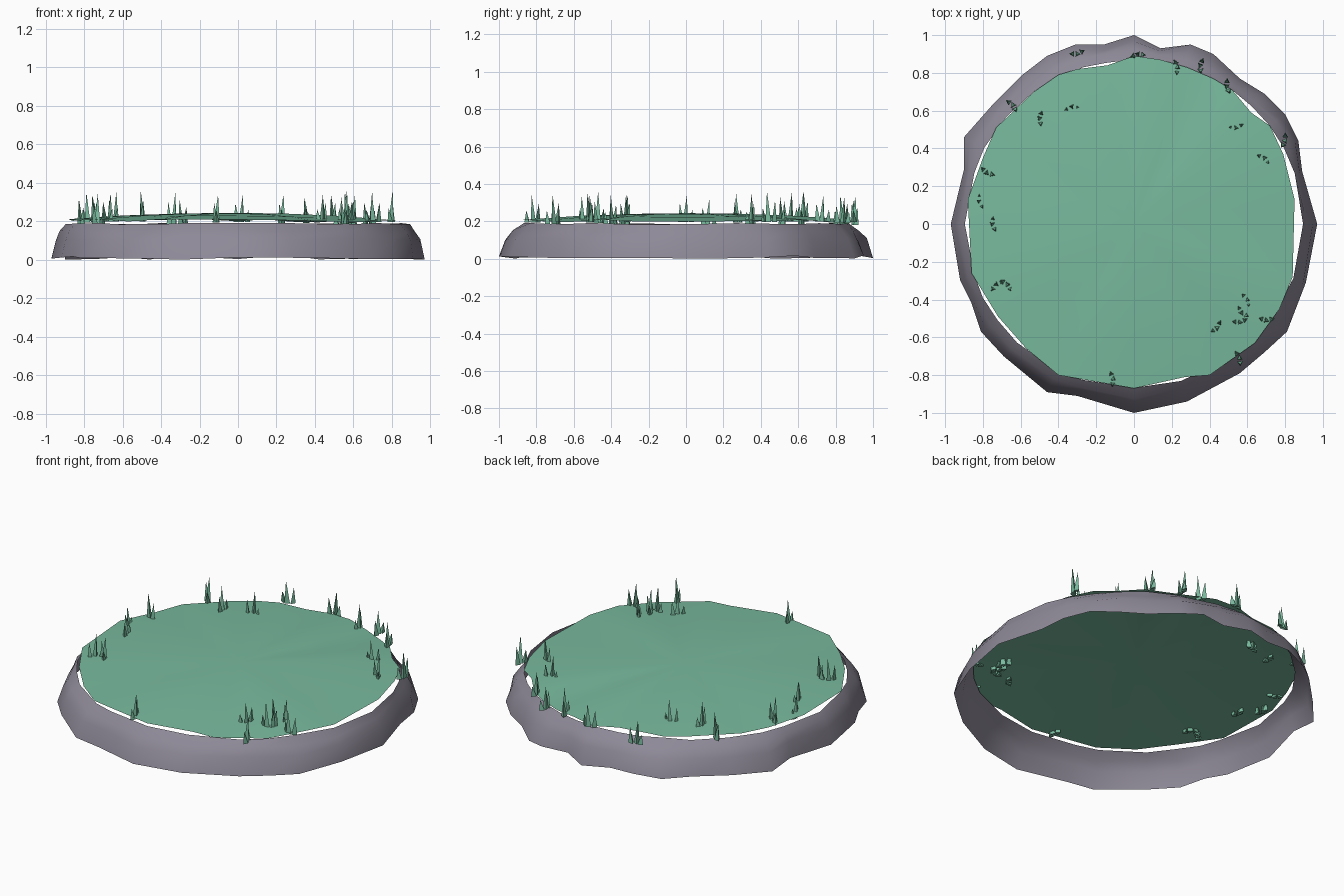
import bpy, random
from math import cos, sin, atan2, hypot, radians, pi

if "Cube" in bpy.data.objects:
    bpy.data.objects.remove(bpy.data.objects["Cube"])

random.seed(4)


def material(name, rgb):
    m = bpy.data.materials.new(name)
    m.diffuse_color = (*rgb, 1)
    m.use_nodes = True
    m.node_tree.nodes["Principled BSDF"].inputs["Base Color"].default_value = m.diffuse_color
    return m


def build(name, verts, faces, mat, smooth=True):
    me = bpy.data.meshes.new(name)
    me.from_pydata(verts, [], faces)
    me.materials.append(mat)
    ob = bpy.data.objects.new(name, me)
    bpy.context.collection.objects.link(ob)
    if smooth:
        me.shade_smooth()
    return ob


def strip(rows, n):
    """Quads joining closed loops of n points, listed from the first row up."""
    return [(r * n + i, r * n + (i + 1) % n, (r + 1) * n + (i + 1) % n, (r + 1) * n + i)
            for r in range(rows - 1) for i in range(n)]


rock = material("rock", (0.27, 0.25, 0.31))
green = material("grass", (0.19, 0.49, 0.34))

# Outlines seen from above, counter-clockwise
ROCK = [(.97, 0), (.89, .28), (.87, .44), (.80, .58), (.69, .69), (.56, .77), (.42, .90),
        (.30, .95), (.14, .93), (0, 1), (-.16, .95), (-.31, .95), (-.46, .89), (-.59, .79),
        (-.75, .63), (-.90, .46), (-.90, .29), (-.97, 0), (-.92, -.30), (-.86, -.42),
        (-.81, -.57), (-.69, -.70), (-.46, -.89), (-.30, -.91), (0, -1), (.28, -.94),
        (.56, -.79), (.69, -.68), (.81, -.57), (.91, -.31)]
TURF = [(.85, .13), (.79, .37), (.72, .52), (.62, .59), (.52, .71), (.42, .77), (.28, .83),
        (.14, .87), (0, .89), (-.14, .84), (-.30, .82), (-.40, .79), (-.53, .70), (-.73, .51),
        (-.80, .35), (-.88, .13), (-.86, -.26), (-.72, -.49), (-.57, -.66), (-.40, -.80),
        (0, -.87), (.27, -.81), (.40, -.80), (.64, -.63), (.77, -.45), (.84, -.28)]

# Rock rim: open wall that leans inward to a thin upper edge
verts = []
for z, t, jitter in ((.01, 0, 0), (.105, .27, .006), (.15, .62, .008), (.188, 1, .004)):
    for x, y in ROCK:
        a, r = atan2(y, x), hypot(x, y)
        inner = .88 + .012 * cos(2 * a)
        rr = r + (inner - r) * t + random.uniform(-jitter, jitter)
        dz = random.uniform(-.01, .01) if t == 0 else random.uniform(-jitter, jitter)
        verts.append((rr * cos(a), rr * sin(a), z + dz))
build("rock_rim", verts, strip(4, len(ROCK)), rock)

# Turf: shallow domed sheet with gentle radial folds
verts, n = [], len(TURF)
folds = [random.uniform(-.01, .01) for _ in TURF]
for s, z in ((1, .203), (.67, .225), (.33, .238)):
    verts += [(x * s, y * s, z + f * s) for (x, y), f in zip(TURF, folds)]
verts.append((0, 0, .244))
faces = strip(3, n) + [(2 * n + i, 2 * n + (i + 1) % n, 3 * n) for i in range(n)]
build("turf", verts, faces, green)

# Grass tufts: clusters of three-sided pointed blades round the edge
TUFTS = [(-.30, .90), (.02, .90), (.23, .83), (.35, .84), (.49, .73), (.54, .51), (.69, .35),
         (.80, .44), (.60, -.40), (.57, -.47), (.44, -.55), (.56, -.52), (.70, -.51),
         (.56, -.71), (-.11, -.82), (-.73, -.32), (-.67, -.32), (-.75, 0), (-.82, .12),
         (-.78, .27), (-.50, .56), (-.33, .62), (-.64, .63)]
verts, faces = [], []
for x, y in TUFTS:
    turn = random.uniform(0, 2 * pi)
    base = random.uniform(.178, .2)
    size = random.uniform(.8, 1.05)
    for k, h in enumerate((.165, .115, .075)):
        a = turn + k * radians(150)
        d = (.0, .028, .026)[k]
        cx, cy = x + d * cos(a), y + d * sin(a)
        i = len(verts)
        for j in range(3):
            b = a + j * 2 * pi / 3
            verts.append((cx + .018 * cos(b), cy + .018 * sin(b), base))
        verts.append((cx + .008 * cos(a), cy + .008 * sin(a), base + h * size))
        faces += [(i, i + 1, i + 3), (i + 1, i + 2, i + 3), (i + 2, i, i + 3), (i + 2, i + 1, i)]
build("grass_tufts", verts, faces, green, smooth=False)
